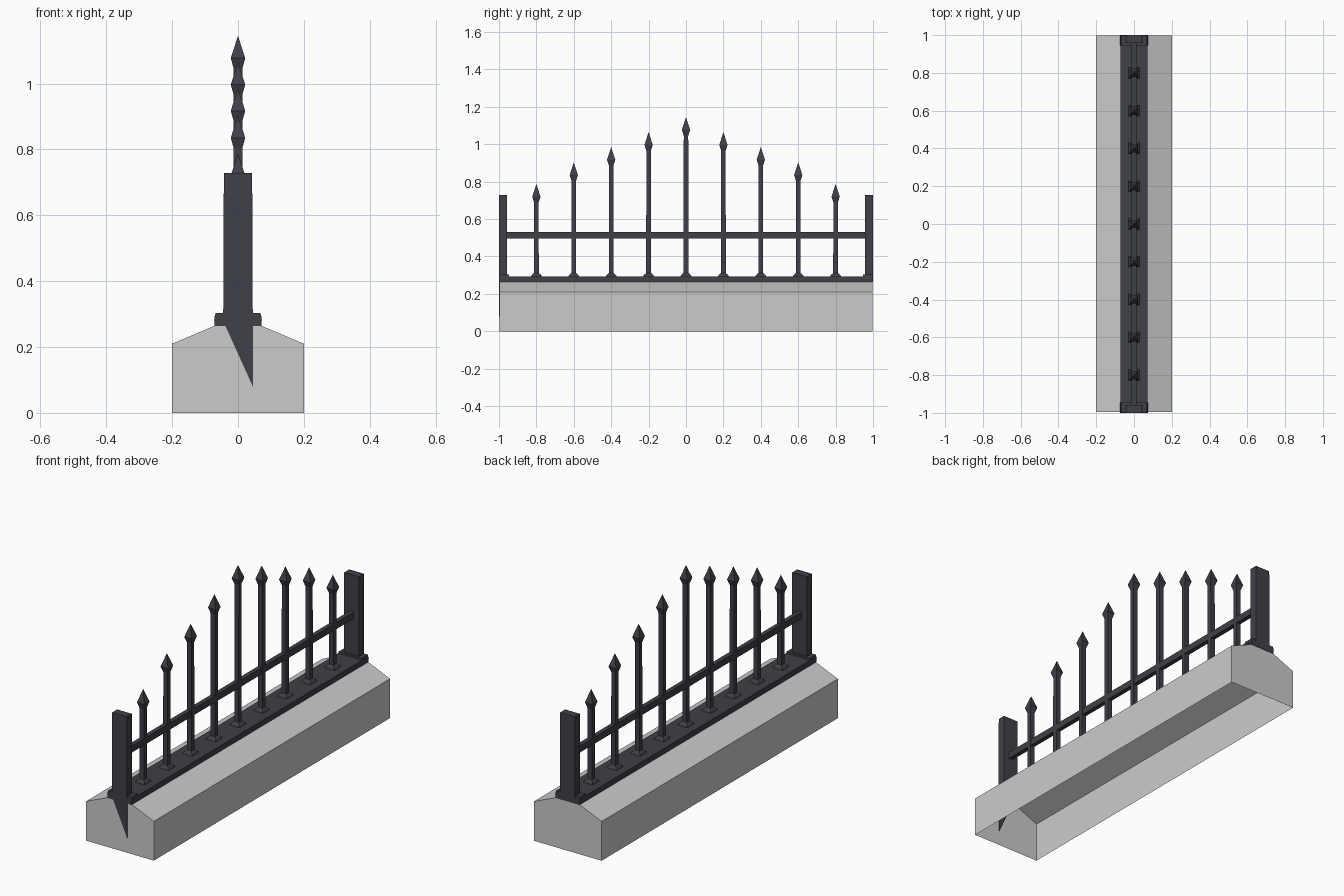
import bpy, bmesh

if "Cube" in bpy.data.objects:
    bpy.data.objects.remove(bpy.data.objects["Cube"])

iron = bpy.data.materials.new("dark_iron")
iron.diffuse_color = (0.05, 0.05, 0.065, 1)
iron.use_nodes = True
iron.node_tree.nodes["Principled BSDF"].inputs["Base Color"].default_value = iron.diffuse_color


def finish(name, bm, mat=None, recalc=True):
    if recalc:
        bmesh.ops.recalc_face_normals(bm, faces=bm.faces)
    mesh = bpy.data.meshes.new(name)
    bm.to_mesh(mesh)
    bm.free()
    obj = bpy.data.objects.new(name, mesh)
    bpy.context.collection.objects.link(obj)
    if mat:
        mesh.materials.append(mat)
    return obj


def extrude_y(name, profile, y0, y1, mat=None, skip_edge=None):
    """Extrude an xz profile along y; skip_edge leaves one side open."""
    bm = bmesh.new()
    a = [bm.verts.new((x, y0, z)) for x, z in profile]
    b = [bm.verts.new((x, y1, z)) for x, z in profile]
    bm.faces.new(a)
    bm.faces.new(b[::-1])
    n = len(profile)
    for i in range(n):
        if i != skip_edge:
            j = (i + 1) % n
            bm.faces.new((a[j], a[i], b[i], b[j]))
    return finish(name, bm, mat, skip_edge is None)


def square_loft(name, y, sections, mat):
    """Four-sided loft through (z, half x, half y) sections, apex on top if half is 0."""
    bm = bmesh.new()
    prev = None
    for z, hx, hy in sections:
        if hx == 0:
            tip = bm.verts.new((0, y, z))
            for i in range(4):
                bm.faces.new((prev[i], prev[(i + 1) % 4], tip))
            prev = None
            break
        ring = [bm.verts.new((sx * hx, y + sy * hy, z))
                for sx, sy in ((-1, -1), (1, -1), (1, 1), (-1, 1))]
        if prev:
            for i in range(4):
                j = (i + 1) % 4
                bm.faces.new((prev[i], prev[j], ring[j], ring[i]))
        else:
            bm.faces.new(ring[::-1])
        prev = ring
    if prev:
        bm.faces.new(prev)
    return finish(name, bm, mat)


# Hollow stone plinth with sloped shoulders and an open underside
extrude_y("stone_base", [(-0.2, 0), (0.2, 0), (0.2, 0.21), (0.07, 0.265),
                         (-0.07, 0.265), (-0.2, 0.21)], -0.996, 0.998, skip_edge=0)

# Iron sill along the top of the plinth
extrude_y("bottom_sill", [(-0.071, 0.264), (0.071, 0.264), (0.071, 0.294),
                          (-0.071, 0.294)], -1, 1, iron)

# Horizontal rail
extrude_y("middle_rail", [(-0.012, 0.495), (0.012, 0.495), (0.012, 0.53),
                          (-0.012, 0.53)], -0.965, 0.965, iron)

# End posts with a small foot flange
for side, label in ((-1, "front"), (1, "back")):
    square_loft(label + "_post", side * 0.979,
                [(0.266, 0.045, 0.021), (0.728, 0.043, 0.021)], iron)
    square_loft(label + "_post_foot", side * 0.972,
                [(0.28, 0.073, 0.028), (0.303, 0.068, 0.026)], iron)

# Pointed anchor plate below the front post
extrude_y("anchor_spike", [(-0.04, 0.268), (0.045, 0.08), (0.045, 0.268)],
          -1, -0.99, iron)

# Spear-headed pickets rising toward the middle
tips = (1.145, 1.065, 0.985, 0.903, 0.788)
for k in range(-4, 5):
    t = tips[abs(k)]
    square_loft(f"picket_{k + 5}", k * 0.2, [
        (0.285, 0.032, 0.032), (0.30, 0.026, 0.026), (0.312, 0.013, 0.013),
        (t - 0.1, 0.013, 0.012), (t - 0.068, 0.022, 0.022), (t, 0, 0)], iron)
